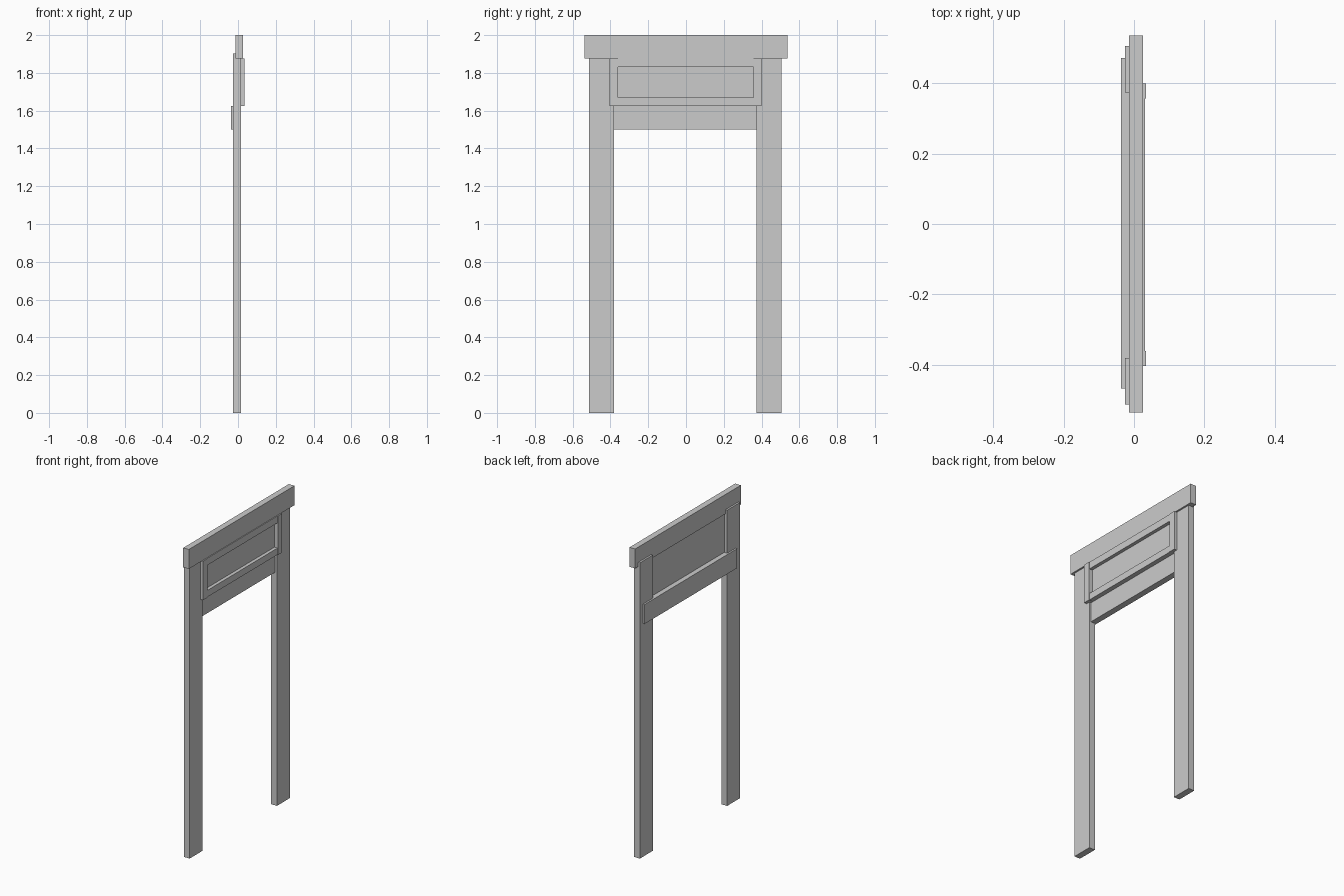
import bpy
import bmesh

if "Cube" in bpy.data.objects:
    bpy.data.objects.remove(bpy.data.objects["Cube"])


def box(name, x, y, z):
    """Box from (min, max) ranges on each axis."""
    bm = bmesh.new()
    bmesh.ops.create_cube(bm, size=1)
    for v in bm.verts:
        for i, (lo, hi) in enumerate((x, y, z)):
            v.co[i] = (lo + hi) / 2 + v.co[i] * (hi - lo)
    mesh = bpy.data.meshes.new(name)
    bm.to_mesh(mesh)
    bm.free()
    obj = bpy.data.objects.new(name, mesh)
    bpy.context.collection.objects.link(obj)
    return obj


# Lintel across the top
box("lintel", (-0.014, 0.026), (-0.537, 0.537), (1.875, 2.0))

# Upright posts, set slightly behind the lintel
for side, y in (("left", (-0.513, -0.381)), ("right", (0.374, 0.506))):
    box(side + "_post", (-0.026, 0.015), y, (0.0, 1.902))

# Lower rail on the back of the posts
box("lower_rail", (-0.037, 0.003), (-0.468, 0.473), (1.5, 1.625))

# Raised frame around the panel
for side, y in (("left", (-0.404, -0.361)), ("right", (0.357, 0.400))):
    box(side + "_frame_stile", (-0.004, 0.034), y, (1.625, 1.876))
for side, z in (("bottom", (1.626, 1.669)), ("top", (1.831, 1.876))):
    box(side + "_frame_rail", (-0.004, 0.031), (-0.363, 0.359), z)

# Recessed panel inside the frame
box("panel", (-0.006, 0.009), (-0.395, 0.391), (1.626, 1.88))
